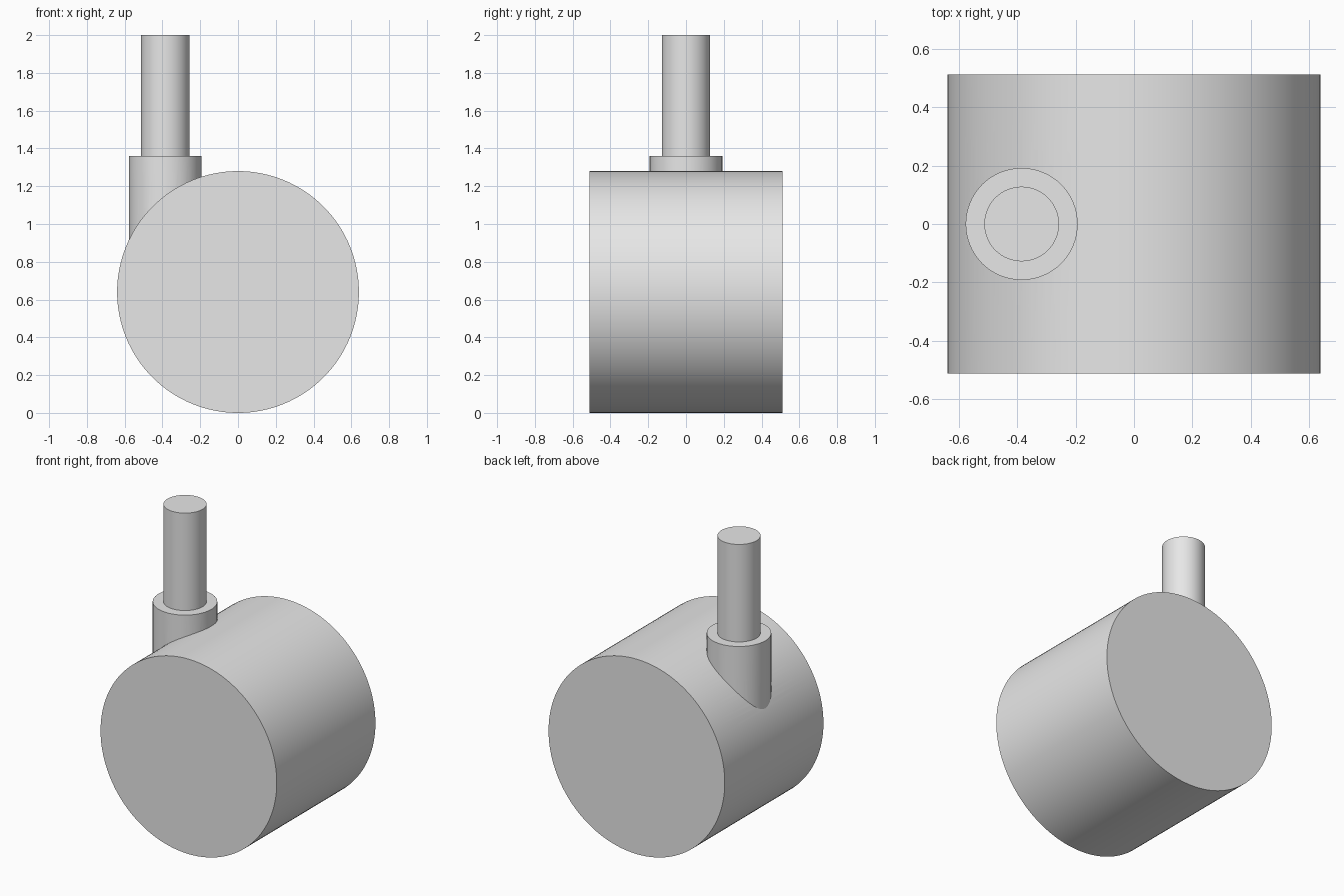
import bpy
import bmesh
import math
from mathutils import Matrix

cube = bpy.data.objects.get("Cube")
if cube:
    bpy.data.objects.remove(cube, do_unlink=True)

RADIUS, WIDTH = 0.64, 1.024
PIN_X = -0.385

grey = bpy.data.materials.new("light_grey")
grey.use_nodes = True
grey.diffuse_color = (0.8, 0.8, 0.8, 1)
grey.node_tree.nodes["Principled BSDF"].inputs["Base Color"].default_value = (0.8, 0.8, 0.8, 1)


def add_object(name, bm):
    bmesh.ops.recalc_face_normals(bm, faces=bm.faces)
    mesh = bpy.data.meshes.new(name)
    bm.to_mesh(mesh)
    bm.free()
    mesh.materials.append(grey)
    obj = bpy.data.objects.new(name, mesh)
    bpy.context.collection.objects.link(obj)
    return obj


# Wheel drum: a wide cylinder lying along y
bm = bmesh.new()
bmesh.ops.create_cone(bm, cap_ends=True, segments=128, radius1=RADIUS, radius2=RADIUS, depth=WIDTH)
bmesh.ops.rotate(bm, verts=bm.verts, matrix=Matrix.Rotation(math.pi / 2, 3, "X"))
bmesh.ops.translate(bm, verts=bm.verts, vec=(0, 0, RADIUS))
wheel = add_object("wheel_with_stem", bm)

# Collar and stem: one stepped profile turned about z, starting inside the drum
profile = [(0, 0.7), (0.192, 0.7), (0.192, 1.36), (0.128, 1.36), (0.128, 2), (0, 2)]
bm = bmesh.new()
verts = [bm.verts.new((r, 0, z)) for r, z in profile]
edges = [bm.edges.new(pair) for pair in zip(verts, verts[1:])]
bmesh.ops.spin(bm, geom=verts + edges, cent=(0, 0, 0), axis=(0, 0, 1),
               angle=math.tau, steps=64, use_merge=True)
bmesh.ops.remove_doubles(bm, verts=bm.verts, dist=0.0001)
bmesh.ops.translate(bm, verts=bm.verts, vec=(PIN_X, 0, 0))
stem = add_object("collar_and_stem", bm)

# Fuse both into one solid, then smooth the round sides
union = wheel.modifiers.new("fuse_stem", "BOOLEAN")
union.operation = "UNION"
union.solver = "EXACT"
union.object = stem
bpy.ops.object.select_all(action="DESELECT")
wheel.select_set(True)
bpy.context.view_layer.objects.active = wheel
bpy.ops.object.modifier_apply(modifier=union.name)
bpy.data.objects.remove(stem, do_unlink=True)
bpy.ops.object.shade_smooth_by_angle(angle=math.radians(25))
